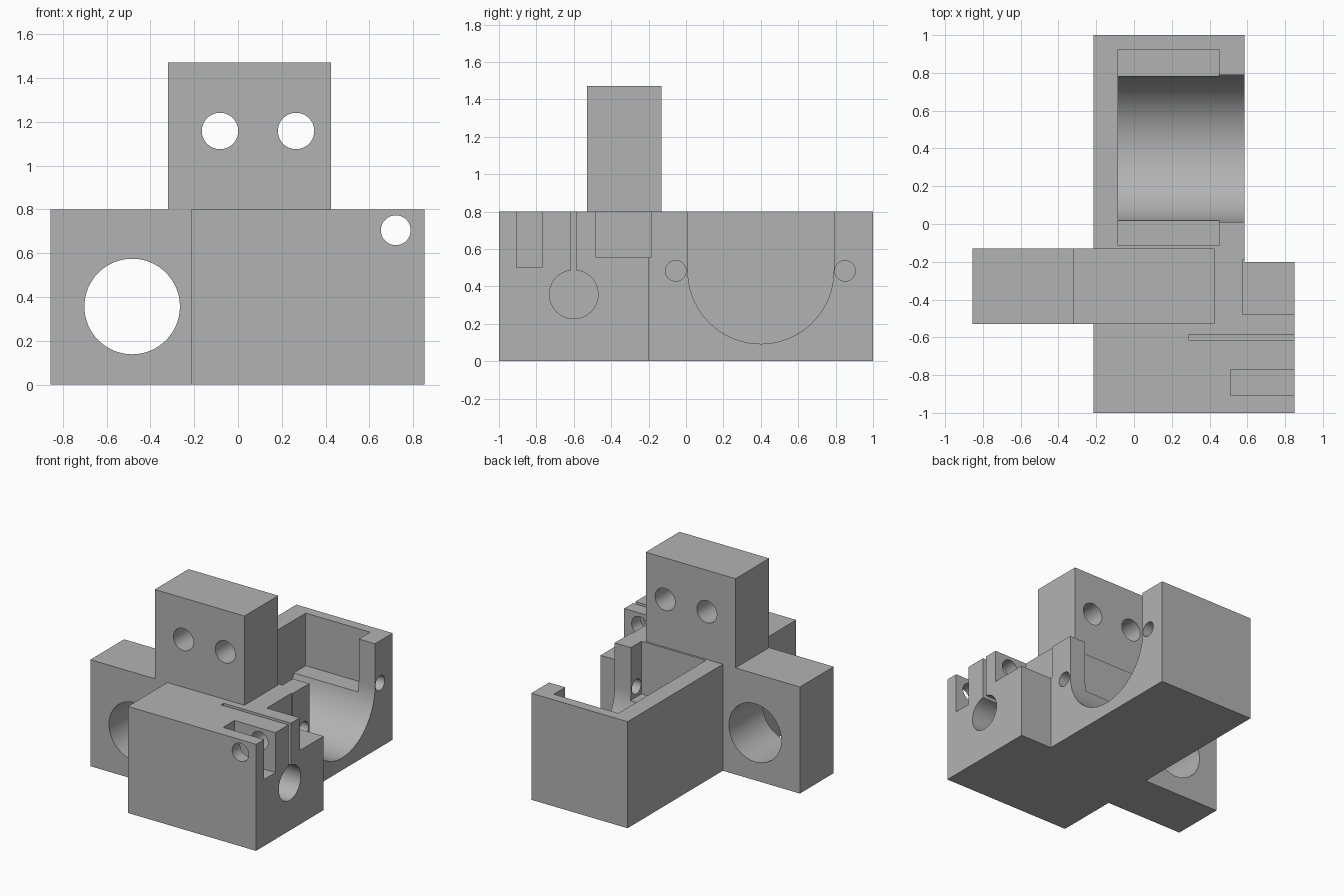
import bpy, bmesh, math
from mathutils import Vector

cube = bpy.data.objects.get("Cube")
if cube:
    bpy.data.objects.remove(cube, do_unlink=True)

grey = bpy.data.materials.new("plain grey")
grey.use_nodes = True
colour = (0.45, 0.45, 0.45, 1)
grey.diffuse_color = colour
grey.node_tree.nodes["Principled BSDF"].inputs["Base Color"].default_value = colour


def prism(name, points, sweep):
    """Extrude a closed 3D outline along a vector."""
    bm = bmesh.new()
    face = bm.faces.new([bm.verts.new(p) for p in points])
    new = bmesh.ops.extrude_face_region(bm, geom=[face])["geom"]
    bmesh.ops.translate(bm, vec=sweep, verts=[v for v in new if isinstance(v, bmesh.types.BMVert)])
    bmesh.ops.recalc_face_normals(bm, faces=bm.faces)
    mesh = bpy.data.meshes.new(name)
    bm.to_mesh(mesh)
    bm.free()
    mesh.materials.append(grey)
    obj = bpy.data.objects.new(name, mesh)
    bpy.context.collection.objects.link(obj)
    return obj


def box(name, x, y, z):
    outline = [(x[0], y[0], z[0]), (x[1], y[0], z[0]), (x[1], y[1], z[0]), (x[0], y[1], z[0])]
    return prism(name, outline, Vector((0, 0, z[1] - z[0])))


def bore(name, axis, centre, radius, span, sides=64):
    """Cylinder along x or y; centre is given in the other two axes."""
    points = []
    for i in range(sides):
        a = math.tau * i / sides
        u, z = centre[0] + radius * math.cos(a), centre[1] + radius * math.sin(a)
        points.append((span[0], u, z) if axis == "x" else (u, span[0], z))
    length = span[1] - span[0]
    return prism(name, points, Vector((length, 0, 0) if axis == "x" else (0, length, 0)))


def cut(target, cutters):
    for c in cutters:
        mod = target.modifiers.new("cut", "BOOLEAN")
        mod.operation, mod.solver, mod.object = "DIFFERENCE", "EXACT", c
    bpy.ops.object.select_all(action="DESELECT")
    bpy.context.view_layer.objects.active = target
    target.select_set(True)
    for mod in list(target.modifiers):
        bpy.ops.object.modifier_apply(modifier=mod.name)
    for c in cutters:
        bpy.data.objects.remove(c, do_unlink=True)
    bpy.ops.object.shade_smooth_by_angle(angle=math.radians(30))


# Main body: long block with a wider front end
plan = [(-.215, -1), (.85, -1), (.85, -.2), (.585, -.2), (.585, 1), (-.215, 1)]
body = prism("main_body", [(x, y, 0) for x, y in plan], Vector((0, 0, .8)))

# Cradle: half-round trough with straight walls above, open on the left side
arc = [math.pi + math.pi * i / 48 for i in range(49)]
trough = [(.4 + .39 * math.cos(a), .483 + .39 * math.sin(a)) for a in arc]
trough += [(.79, .9), (.01, .9)]
cradle = prism("cradle_cutter", [(-.085, y, z) for y, z in trough], Vector((.8, 0, 0)))

cut(body, [
    cradle,
    box("pocket_cutter", (-.085, .45), (-.115, .925), (.405, .9)),
    bore("front_post_hole_cutter", "x", (-.055, .483), .055, (.4, .7)),
    bore("rear_post_hole_cutter", "x", (.85, .483), .055, (.4, .7)),
    # Clamp: blind bore, thin slit, nut slot, rear step and cross screw hole
    bore("clamp_bore_cutter", "x", (-.6, .357), .13, (.29, .95)),
    box("slit_cutter", (.29, .95), (-.615, -.585), (.4, .9)),
    box("nut_slot_cutter", (.51, .95), (-.905, -.77), (.5, .9)),
    box("step_cutter", (.575, .95), (-.48, -.188), (.555, .9)),
    bore("screw_hole_cutter", "y", (.72, .705), .068, (-1.1, -.1)),
])

# Side arm with a large bore
arm = box("side_arm", (-.855, -.215), (-.53, -.13), (0, .8))
cut(arm, [bore("arm_bore_cutter", "y", (-.483, .357), .218, (-.7, 0))])

# Upright tower with two holes
tower = box("upright_tower", (-.32, .425), (-.53, -.13), (.8, 1.47))
cut(tower, [bore("tower_hole_cutter", "y", (x, 1.158), .083, (-.7, 0)) for x in (-.082, .265)])
